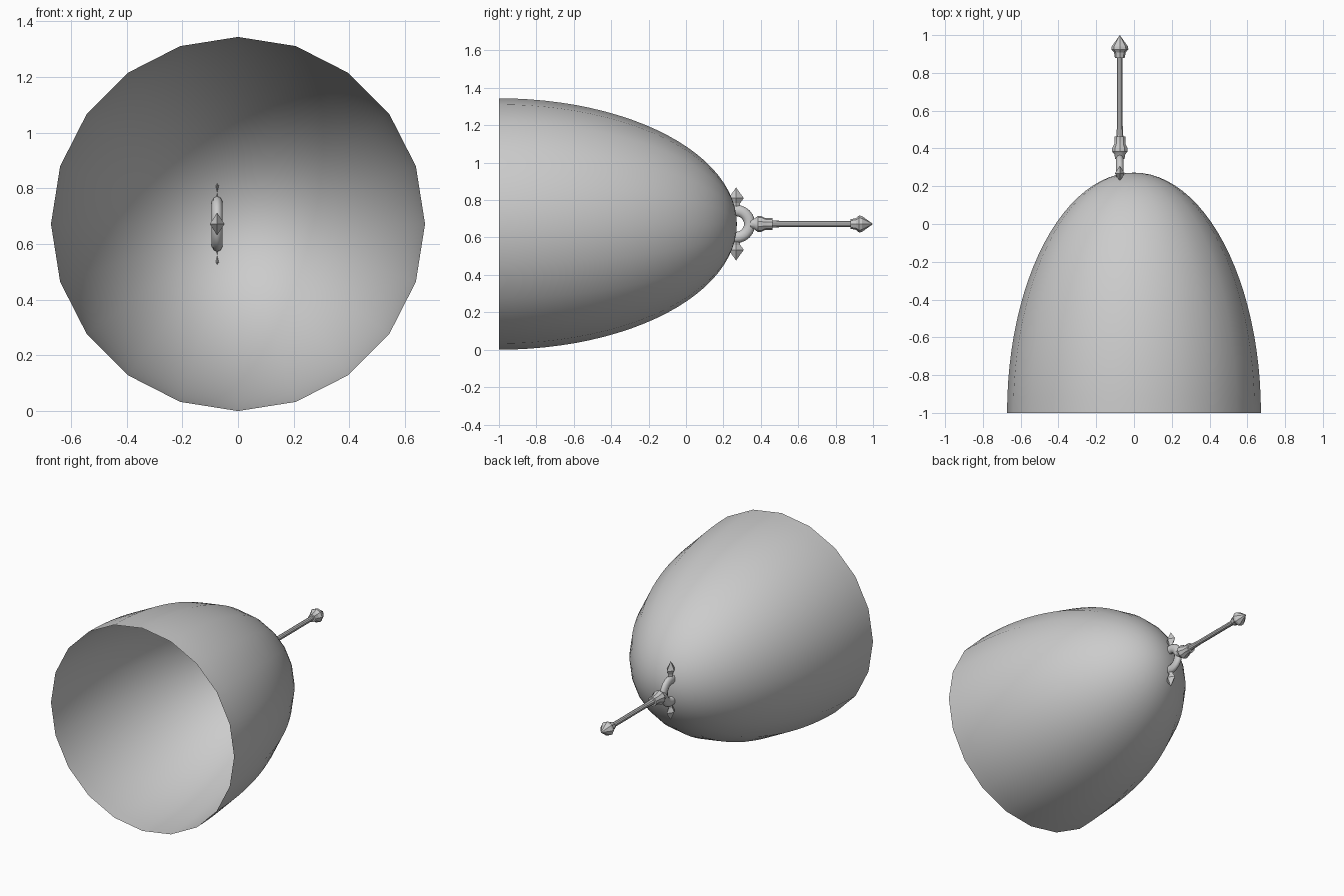
import bpy, bmesh, math
from mathutils import Matrix, Vector

if "Cube" in bpy.data.objects:
    bpy.data.objects.remove(bpy.data.objects["Cube"])

CZ = 0.672            # height of the common axis
HUB = Vector((-0.075, 0.268, CZ))


def finish(name, bm, smooth=None):
    bmesh.ops.recalc_face_normals(bm, faces=bm.faces)
    me = bpy.data.meshes.new(name)
    bm.to_mesh(me)
    bm.free()
    ob = bpy.data.objects.new(name, me)
    bpy.context.collection.objects.link(ob)
    if smooth:
        bpy.ops.object.select_all(action='DESELECT')
        ob.select_set(True)
        bpy.context.view_layer.objects.active = ob
        bpy.ops.object.shade_smooth_by_angle(angle=math.radians(smooth))
    return ob


def lathe_y(name, profile, sides, origin, smooth=None, start=0.0, sx=1.0, turn=0.0):
    """Revolve (radius, y) pairs about y, then turn the part about x through origin."""
    bm = bmesh.new()
    rings = []
    for r, y in profile:
        if r < 1e-5:
            rings.append([bm.verts.new((0, y, 0))])
            continue
        angles = [start + 2 * math.pi * i / sides for i in range(sides)]
        rings.append([bm.verts.new((sx * r * math.sin(a), y, r * math.cos(a))) for a in angles])
    for a, b in zip(rings, rings[1:]):
        for i in range(sides):
            j = (i + 1) % sides
            loop = [a[i % len(a)], a[j % len(a)], b[j % len(b)], b[i % len(b)]]
            bm.faces.new(list(dict.fromkeys(loop)))
    bm.transform(Matrix.Translation(origin) @ Matrix.Rotation(turn, 4, 'X'))
    return finish(name, bm, smooth)


# Large open dome: half ellipsoid with a 20-sided rim
N = 24
dome = [(0.672 * math.cos(t), -1 + 1.272 * math.sin(t))
        for t in (math.pi / 2 * i / N for i in range(N))] + [(0, 0.272)]
lathe_y("dome_shell", dome, 20, (0, 0, CZ), smooth=40)

# Ring hub at the dome tip, flattened sideways
bm = bmesh.new()
U, V, R, r = 24, 10, 0.072, 0.030
grid = []
for i in range(U):
    a = 2 * math.pi * i / U
    row = []
    for k in range(V):
        b = 2 * math.pi * k / V
        d = R + r * math.cos(b)
        row.append(bm.verts.new(HUB + Vector((0.021 * math.sin(b), d * math.cos(a), d * math.sin(a)))))
    grid.append(row)
for i in range(U):
    for k in range(V):
        i2, k2 = (i + 1) % U, (k + 1) % V
        bm.faces.new((grid[i][k], grid[i2][k], grid[i2][k2], grid[i][k2]))
finish("ring_hub", bm, smooth=50)

# Four-sided points: up, inward and down
point = [(0, 0.085), (0.022, 0.095), (0.022, 0.112), (0.041, 0.138), (0, 0.195)]
for name, turn in (("upper_point", 90), ("inner_point", 180), ("lower_point", 270)):
    lathe_y(name, point, 4, HUB, sx=0.64, turn=math.radians(turn))

# Shaft with flared collar
axis = (HUB.x, 0, CZ)
lathe_y("collar", [(0, 0.345), (0.026, 0.345), (0.030, 0.368), (0.044, 0.385), (0.044, 0.400),
                   (0.031, 0.425), (0.031, 0.462), (0, 0.462)], 10, axis, smooth=30)
lathe_y("shaft", [(0, 0.45), (0.020, 0.45), (0.015, 0.54), (0.015, 0.885), (0, 0.885)],
        10, axis, smooth=30)

# Pointed end cap
lathe_y("end_point", [(0, 0.880), (0.026, 0.880), (0.031, 0.908), (0.045, 0.925),
                      (0.043, 0.940), (0, 1.0)], 8, axis, smooth=25)
